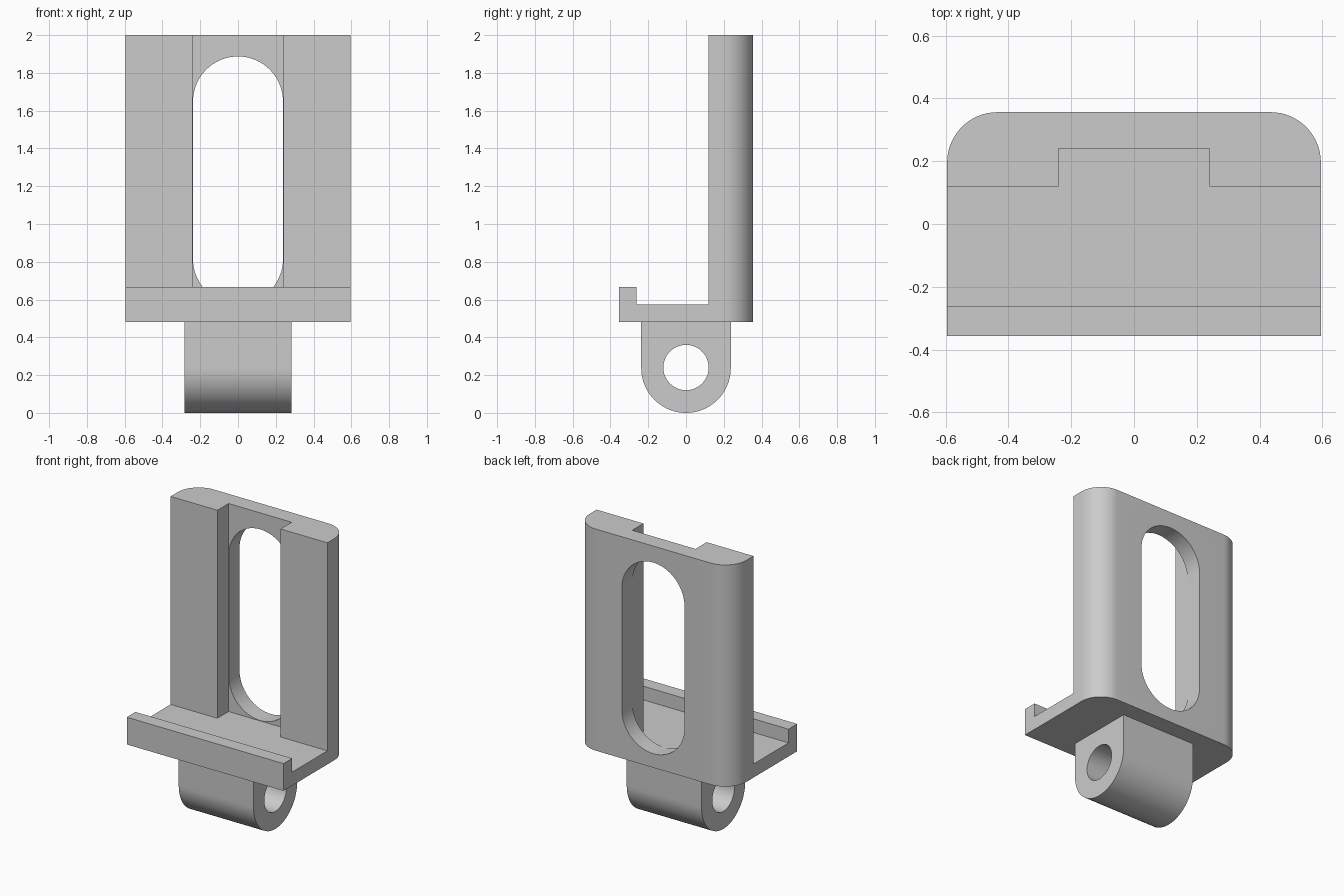
import bpy
import bmesh
from math import sin, cos, pi, radians
from mathutils import Vector

if "Cube" in bpy.data.objects:
    bpy.data.objects.remove(bpy.data.objects["Cube"], do_unlink=True)

grey = bpy.data.materials.new("plain grey")
grey.use_nodes = True
grey.diffuse_color = (0.6, 0.6, 0.6, 1)
grey.node_tree.nodes["Principled BSDF"].inputs["Base Color"].default_value = (0.6, 0.6, 0.6, 1)


def arc(cx, cy, r, start, end, steps):
    """Points along an arc, angles in degrees."""
    angles = [radians(start + (end - start) * i / steps) for i in range(steps + 1)]
    return [(cx + r * cos(a), cy + r * sin(a)) for a in angles]


def prism(name, points, axis, low, high):
    """Extrude a flat outline along an axis (0 = x, 1 = y, 2 = z)."""
    def place(p, d):
        co = list(p)
        co.insert(axis, d)
        return Vector(co)

    bm = bmesh.new()
    face = bm.faces.new([bm.verts.new(place(p, low)) for p in points])
    result = bmesh.ops.extrude_face_region(bm, geom=[face])
    moved = [v for v in result["geom"] if isinstance(v, bmesh.types.BMVert)]
    bmesh.ops.translate(bm, verts=moved, vec=place((0, 0), high - low))
    bmesh.ops.recalc_face_normals(bm, faces=bm.faces)
    mesh = bpy.data.meshes.new(name)
    bm.to_mesh(mesh)
    bm.free()
    obj = bpy.data.objects.new(name, mesh)
    mesh.materials.append(grey)
    bpy.context.collection.objects.link(obj)
    return obj


def activate(obj):
    bpy.ops.object.select_all(action='DESELECT')
    obj.select_set(True)
    bpy.context.view_layer.objects.active = obj


def cut(target, cutter):
    """Subtract the cutter, then discard it."""
    cutter.hide_render = True
    mod = target.modifiers.new("cut", 'BOOLEAN')
    mod.operation = 'DIFFERENCE'
    mod.solver = 'EXACT'
    mod.object = cutter
    activate(target)
    bpy.ops.object.modifier_apply(modifier=mod.name)
    bpy.data.objects.remove(cutter, do_unlink=True)


W, D = 0.595, 0.356            # half width and half depth
BASE, FLOOR, TOP = 0.48, 0.573, 2.0
R = 0.16                       # rounded back corners

# Cradle: plan outline with rounded back corners
outline = [(-W, -D), (W, -D)]
outline += arc(W - R, D - R, R, 0, 90, 16)
outline += arc(R - W, D - R, R, 90, 180, 16)
cradle = prism("cradle", outline, 2, BASE, TOP)

# Open space above the shelf, leaving the front lip
space = [(-1, 0.667), (-0.262, 0.667), (-0.262, FLOOR),
         (0.119, FLOOR), (0.119, 3), (-1, 3)]
cut(cradle, prism("space_cutter", space, 0, -1, 1))

# Wide channel down the front of the back wall
channel = [(-0.24, 0), (0.24, 0), (0.24, 0.24), (-0.24, 0.24)]
cut(cradle, prism("channel_cutter", channel, 2, FLOOR, 3))

# Round-ended slot through the back wall
slot = arc(0, 1.649, 0.238, 0, 180, 32) + arc(0, 0.814, 0.238, 180, 360, 32)
cut(cradle, prism("slot_cutter", slot, 1, 0.18, 1))

# Mounting lug with a cross hole
lug = prism("mounting_lug",
            [(0.237, BASE), (-0.237, BASE)] + arc(0, 0.237, 0.237, 180, 360, 40),
            0, -0.284, 0.284)
cut(lug, prism("hole_cutter", arc(0, 0.24, 0.12, 0, 352.5, 47), 0, -1, 1))

for part in (cradle, lug):
    activate(part)
    bpy.ops.object.shade_smooth_by_angle(angle=radians(30))
